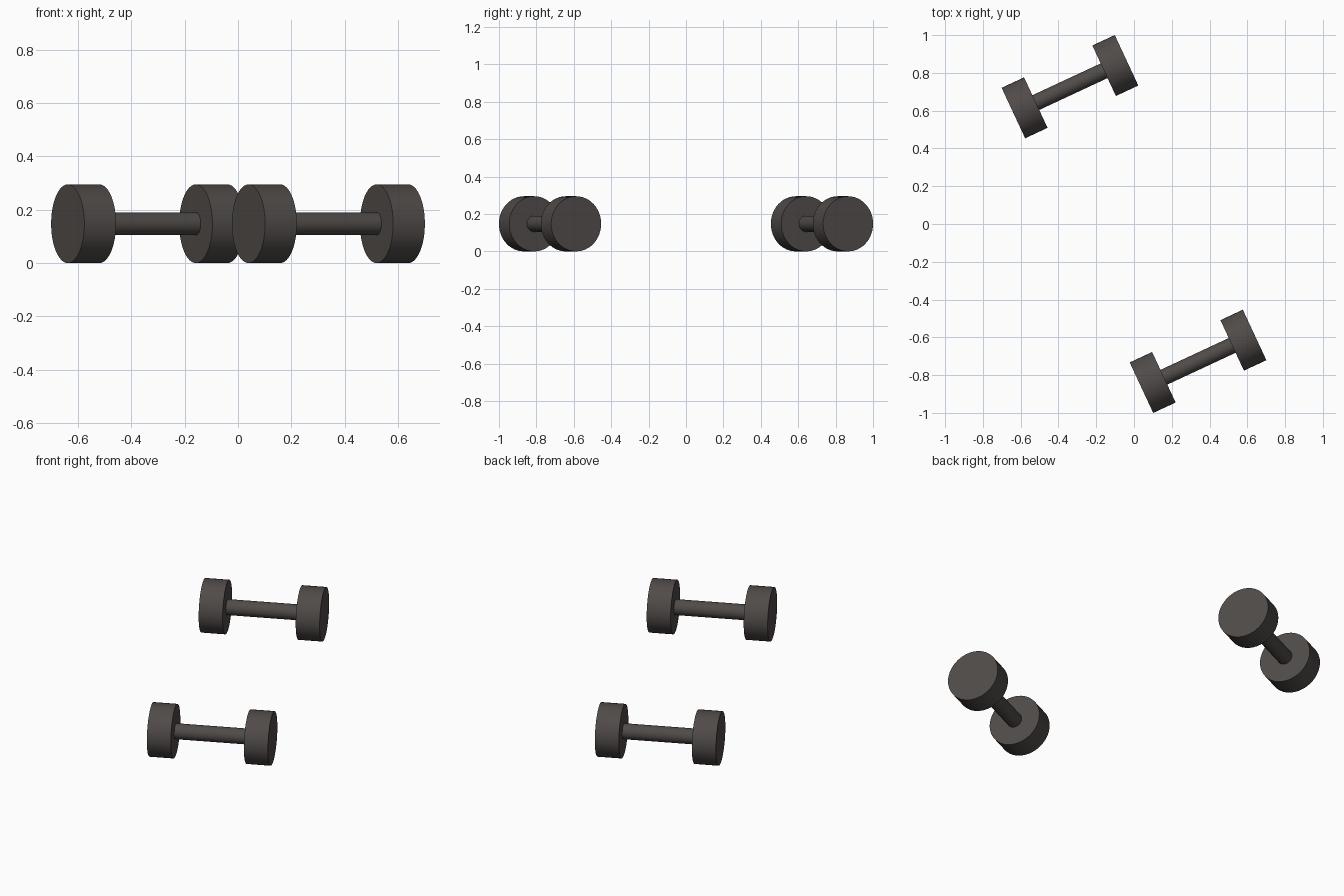
import bpy
from math import radians, pi
from mathutils import Matrix, Vector

cube = bpy.data.objects.get("Cube")
if cube:
    bpy.data.objects.remove(cube, do_unlink=True)

# Dark iron colour
iron = bpy.data.materials.new("dark_iron")
iron.use_nodes = True
colour = (0.08, 0.07, 0.066, 1)
iron.diffuse_color = colour
iron.node_tree.nodes["Principled BSDF"].inputs["Base Color"].default_value = colour

RADIUS, THICK, REACH = 0.1475, 0.131, 0.265
GRIP_RADIUS = 0.043
TURN = radians(25)


def cylinder(name, centre, offset, radius, length):
    """Cylinder lying along the dumbbell axis, offset from its centre."""
    axis = Matrix.Rotation(TURN, 3, 'Z') @ Vector((1, 0, 0))
    bpy.ops.mesh.primitive_cylinder_add(
        vertices=48, radius=radius, depth=length,
        location=centre + axis * offset, rotation=(0, pi / 2, TURN))
    part = bpy.context.object
    part.name = name
    part.data.materials.append(iron)
    bpy.ops.object.shade_smooth_by_angle(angle=radians(30))


# Two matching dumbbells, each a grip between two weights
for label, side in (("front", 1), ("back", -1)):
    centre = Vector((0.339 * side, -0.727 * side, RADIUS))
    cylinder(f"{label}_grip", centre, 0, GRIP_RADIUS, 2 * REACH - THICK + 0.02)
    for end, sign in (("left", 1), ("right", -1)):
        cylinder(f"{label}_{end}_weight", centre, REACH * sign, RADIUS, THICK)
